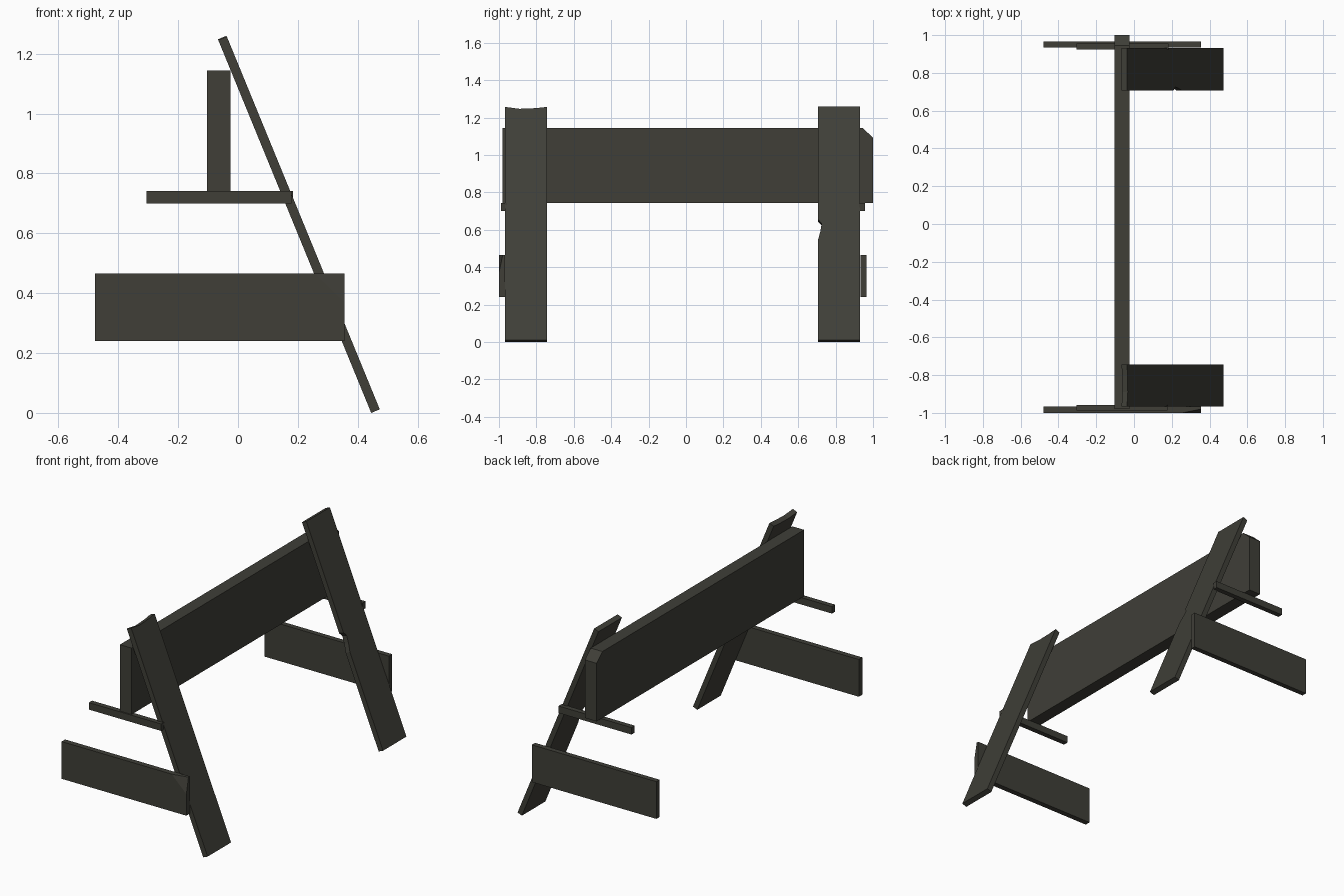
import bpy, bmesh
from mathutils import Vector

if "Cube" in bpy.data.objects:
    bpy.data.objects.remove(bpy.data.objects["Cube"])

wood = bpy.data.materials.new("dark weathered wood")
wood.diffuse_color = (0.05, 0.049, 0.039, 1)
wood.use_nodes = True
wood.node_tree.nodes["Principled BSDF"].inputs["Base Color"].default_value = wood.diffuse_color


def plank(name, outline, origin, u, v, w, chip=None):
    """Extrude an outline in the u,v plane along w; chip = (corner index, offset)."""
    origin, u, v, w = (Vector(a) for a in (origin, u, v, w))
    bm = bmesh.new()
    near = [bm.verts.new(origin + u * a + v * b) for a, b in outline]
    far = [bm.verts.new(p.co + w) for p in near]
    bm.faces.new(near)
    bm.faces.new(far)
    n = len(near)
    for i in range(n):
        j = (i + 1) % n
        bm.faces.new((near[i], near[j], far[j], far[i]))
    if chip:
        i, offset = chip
        bmesh.ops.connect_verts(bm, verts=[near[i - 1], near[(i + 1) % n]])
        near[i].co += Vector(offset)
    bmesh.ops.recalc_face_normals(bm, faces=bm.faces)
    mesh = bpy.data.meshes.new(name)
    bm.to_mesh(mesh)
    bm.free()
    mesh.materials.append(wood)
    ob = bpy.data.objects.new(name, mesh)
    bpy.context.collection.objects.link(ob)
    return ob


X, Y, Z = (1, 0, 0), (0, 1, 0), (0, 0, 1)

# main beam with one sawn-off upper corner
plank("main_beam", [(-0.98, 0.742), (1.0, 0.742), (1.0, 1.093), (0.945, 1.143), (-0.98, 1.143)],
      (-0.103, 0, 0), Y, Z, (0.078, 0, 0))

# sloping legs: outline runs down the slope and across the width
top = Vector((-0.067, 0, 1.248))
down = Vector((0.512, 0, -1.248))
length = down.length
down.normalize()
thick = Vector((-down.z, 0, down.x)) * 0.031
plank("front_leg", [(0.003, -0.967), (0.014, -0.89), (0.010, -0.80), (0.003, -0.743),
                    (length, -0.743), (length, -0.967)], top, down, Y, thick)
plank("back_leg", [(0, 0.707), (0.654, 0.707), (0.676, 0.725), (0.72, 0.719), (0.768, 0.707),
                   (length, 0.707), (length, 0.931), (0, 0.931)], top, down, Y, thick)

# small ledge bars under the beam
for name, y, right in (("front_ledge_bar", -0.988, 0.178), ("back_ledge_bar", 0.925, 0.183)):
    plank(name, [(-0.305, 0.70), (right, 0.70), (right, 0.742), (-0.305, 0.742)],
          (0, y, 0), X, Z, (0, 0.031, 0))

# wide lower boards, the front one with a chipped corner
board = [(-0.478, 0.24), (0.355, 0.24), (0.355, 0.37), (0.355, 0.465), (0.257, 0.465), (-0.478, 0.465)]
plank("front_lower_board", board, (0, -1.0, 0), X, Z, (0, 0.033, 0), chip=(3, (0, 0.02, 0)))
plank("back_lower_board", board, (0, 0.934, 0), X, Z, (0, 0.031, 0))
